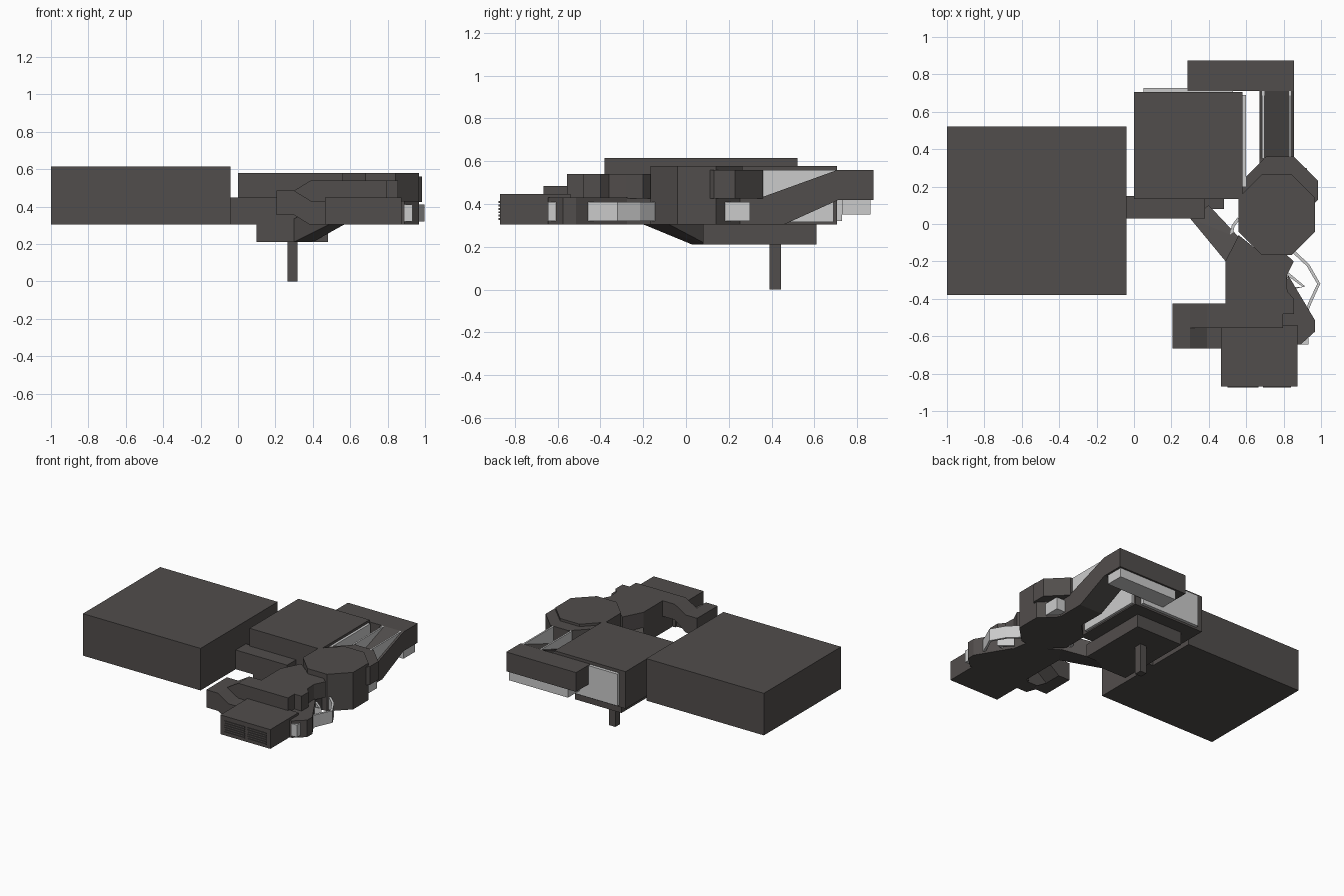
import bpy, bmesh, math
from mathutils import Vector


def material(name, r, g, b):
    m = bpy.data.materials.new(name)
    m.diffuse_color = (r, g, b, 1)
    return m


HULL = material("dark hull", 0.083, 0.075, 0.072)
GLASS = material("pale glass", 0.60, 0.60, 0.60)


def finish(name, bm, mat):
    bmesh.ops.recalc_face_normals(bm, faces=bm.faces)
    me = bpy.data.meshes.new(name)
    bm.to_mesh(me)
    bm.free()
    me.materials.append(mat)
    ob = bpy.data.objects.new(name, me)
    bpy.context.collection.objects.link(ob)
    return ob


def prism(name, pts, lo, hi, axis="z", mat=HULL):
    """Extrude a 2D outline along an axis (z: xy, y: xz, x: yz)."""
    place = {"z": lambda p, d: (p[0], p[1], d),
             "y": lambda p, d: (p[0], d, p[1]),
             "x": lambda p, d: (d, p[0], p[1])}[axis]
    bm = bmesh.new()
    face = bm.faces.new([bm.verts.new(place(p, lo)) for p in pts])
    ext = bmesh.ops.extrude_face_region(bm, geom=[face])
    move = Vector(place((0, 0), hi - lo))
    bmesh.ops.translate(bm, vec=move, verts=[v for v in ext["geom"] if isinstance(v, bmesh.types.BMVert)])
    return finish(name, bm, mat)


def box(name, x0, x1, y0, y1, z0, z1, mat=HULL):
    return prism(name, [(x0, y0), (x1, y0), (x1, y1), (x0, y1)], z0, z1, "z", mat)


def octagon(x0, x1, y0, y1, cut=0.125):
    return [(x0 + cut, y0), (x1 - cut, y0), (x1, y0 + cut), (x1, y1 - cut),
            (x1 - cut, y1), (x0 + cut, y1), (x0, y1 - cut), (x0, y0 + cut)]


def glass_strip(name, path, z0, z1, t=0.016):
    """Thin upright wall following a path."""
    left, right = [], []
    for i, p in enumerate(path):
        a, b = Vector(path[max(i - 1, 0)]), Vector(path[min(i + 1, len(path) - 1)])
        d = (b - a).normalized() * t / 2
        left.append((p[0] - d.y, p[1] + d.x))
        right.append((p[0] + d.y, p[1] - d.x))
    return prism(name, left + right[::-1], z0, z1, "z", GLASS)


# Big hall and square main room
box("large_hall", -1, -0.04, -0.38, 0.52, 0.305, 0.615)
box("main_room", 0, 0.58, 0.135, 0.705, 0.305, 0.578)
box("hall_link", -0.05, 0.38, 0.03, 0.15, 0.305, 0.447)
box("lower_deck", 0.10, 0.48, 0.08, 0.61, 0.21, 0.306)
box("support_post", 0.265, 0.317, 0.39, 0.445, 0, 0.212)

# Sloped diagonal passage from lower deck to the front room
bm = bmesh.new()
for x, y, z in [(0.30, 0.03, 0.21), (0.40, 0.10, 0.21), (0.49, -0.20, 0.305), (0.57, -0.08, 0.305)]:
    for dz in (0, 0.125):
        bm.verts.new((x, y, z + dz))
bmesh.ops.convex_hull(bm, input=bm.verts)
finish("sloped_passage", bm, HULL)
prism("lower_passage", [(0.10, 0.03), (0.30, 0.03), (0.40, 0.10), (0.40, 0.14), (0.10, 0.14)], 0.21, 0.306)

# Main room windows
box("main_room_back_window", 0.05, 0.53, 0.70, 0.728, 0.32, 0.555, GLASS)
box("main_room_side_window", 0.575, 0.598, 0.20, 0.69, 0.315, 0.56, GLASS)

# Octagonal hub with a rear overhang
prism("octagon_hub", octagon(0.558, 0.968, -0.165, 0.265), 0.305, 0.578)
prism("hub_rear_overhang", octagon(0.577, 0.985, 0.0, 0.36, 0.13), 0.425, 0.56)
box("hub_rear_base", 0.67, 0.855, 0.2, 0.36, 0.305, 0.43)
box("hub_rear_window", 0.85, 0.925, 0.18, 0.30, 0.32, 0.41, GLASS)

# Rear ramp and back corridor
prism("rear_ramp", [(0.34, 0.305), (0.46, 0.305), (0.71, 0.418), (0.72, 0.56), (0.71, 0.56), (0.35, 0.43)],
      0.67, 0.855, "x")
for i, x in enumerate((0.685, 0.828)):
    prism(f"ramp_glass_{i}", [(0.35, 0.43), (0.71, 0.56), (0.35, 0.56)], x, x + 0.012, "x", GLASS)
box("back_corridor", 0.285, 0.855, 0.71, 0.875, 0.418, 0.56)
box("back_corridor_window_tray", 0.36, 0.84, 0.73, 0.862, 0.35, 0.42, GLASS)

# Front room, two storeys
front_room = [(0.488, -0.555), (0.488, -0.20), (0.56, -0.06), (0.66, -0.14), (0.81, -0.16), (0.855, -0.20),
              (0.815, -0.28), (0.82, -0.36), (0.855, -0.40), (0.855, -0.48), (0.797, -0.48), (0.797, -0.555)]
prism("front_room_upper", front_room, 0.425, 0.54)
prism("front_room_lower", [(0.488, -0.56), (0.488, -0.20), (0.56, -0.08), (0.66, -0.14),
                           (0.80, -0.16), (0.82, -0.28), (0.80, -0.56)], 0.305, 0.43)

# Side arm: rear half ramps up to the upper storey, front half ramps down
prism("side_arm_up", [(0.207, 0.355), (0.30, 0.355), (0.39, 0.425), (0.50, 0.425), (0.50, 0.54),
                      (0.39, 0.54), (0.30, 0.485), (0.207, 0.485)], -0.555, -0.425, "y")
prism("side_arm_down", [(0.207, 0.355), (0.30, 0.355), (0.38, 0.305), (0.48, 0.305), (0.48, 0.43),
                        (0.39, 0.43), (0.30, 0.485), (0.207, 0.485)], -0.665, -0.555, "y")

# Foremost room with louvred vents
box("foremost_room", 0.465, 0.873, -0.87, -0.54, 0.305, 0.447)
for i, (x0, x1) in enumerate(((0.50, 0.665), (0.69, 0.84))):
    for k in range(6):
        z = 0.325 + k * 0.016
        box(f"vent_{i}_slat_{k}", x0, x1, -0.875, -0.865, z, z + 0.009)

# Angled side pod and its windows
prism("side_pod", [(0.79, -0.60), (0.79, -0.40), (0.825, -0.275), (0.968, -0.515),
                   (0.968, -0.575), (0.89, -0.645), (0.86, -0.645)], 0.305, 0.43)
box("side_pod_window", 0.875, 0.933, -0.645, -0.60, 0.32, 0.41, GLASS)
glass_strip("curved_outer_window", [(0.855, -0.15), (0.93, -0.22), (0.988, -0.32), (0.95, -0.40), (0.925, -0.46)],
            0.32, 0.41)
glass_strip("inner_window", [(0.82, -0.265), (0.908, -0.335), (0.83, -0.345)], 0.32, 0.41)
glass_strip("passage_window", [(0.56, 0.03), (0.53, -0.01), (0.52, -0.06), (0.495, -0.10)], 0.32, 0.41)
